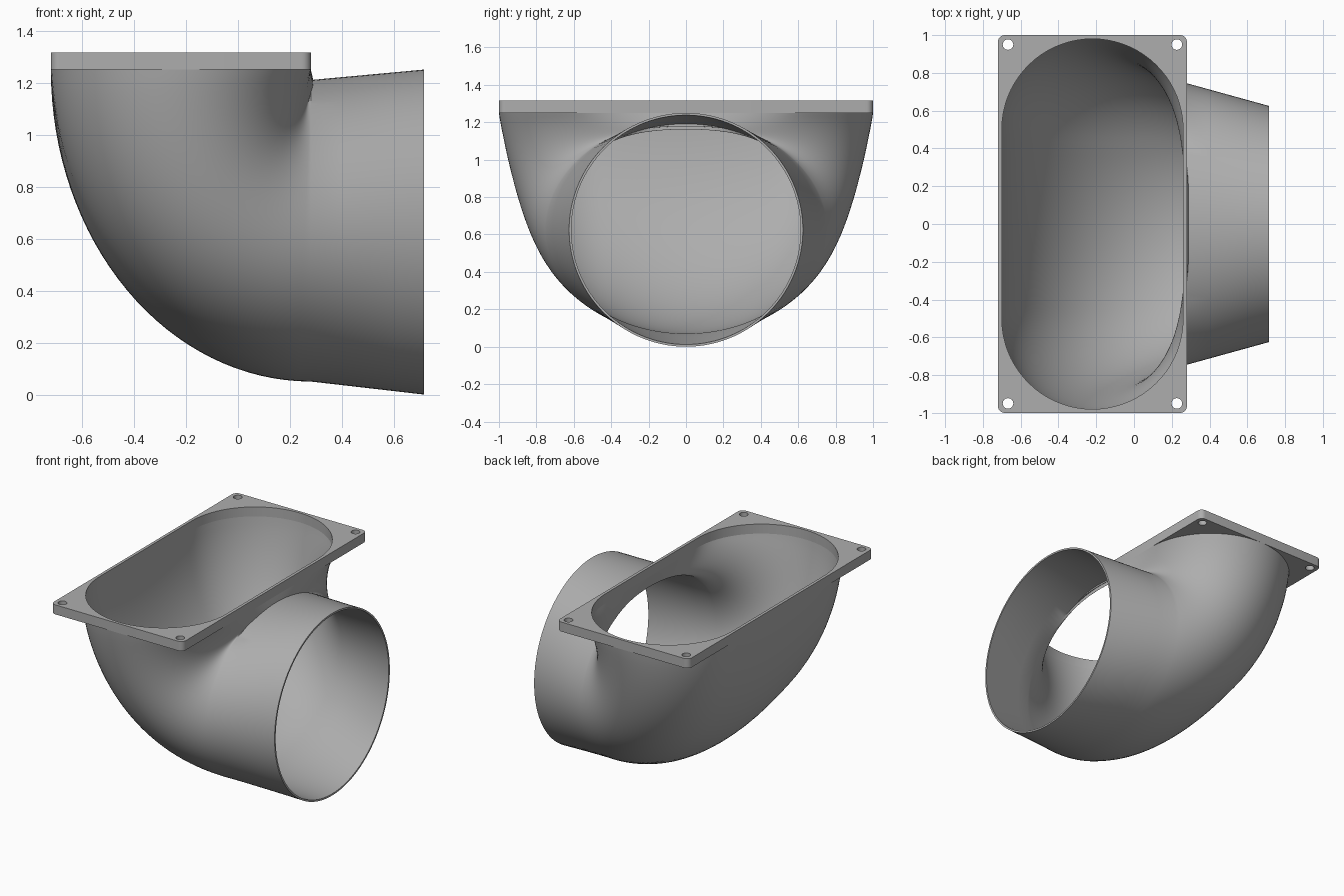
import bpy, bmesh
from math import sin, cos, pi
from mathutils import Vector

if "Cube" in bpy.data.objects:
    bpy.data.objects.remove(bpy.data.objects["Cube"])

grey = bpy.data.materials.new("plain grey")
grey.use_nodes = True
colour = (0.42, 0.42, 0.42, 1)
grey.diffuse_color = colour
grey.node_tree.nodes["Principled BSDF"].inputs["Base Color"].default_value = colour

SEG = 120          # points around the duct
BEND = 32          # sections along the elbow
WALL = 0.02
X0, X1 = -0.72, 0.28
Z0, Z1 = 1.25, 1.315


def stadium(phi, depth, width):
    """Straight sides joined by half circles, phi = 0 in the middle of a side."""
    side = 0.61
    sx = 1 if cos(phi) >= 0 else -1
    sy = 1 if sin(phi) >= 0 else -1
    a = min(phi % pi, pi - phi % pi)
    flat = width - depth
    if a < side:
        return Vector((sx * depth, sy * flat * a / side))
    t = (a - side) / (pi / 2 - side) * pi / 2
    return Vector((sx * depth * cos(t), sy * (flat + depth * sin(t))))


def section(inner, outer, width, blend, wall):
    """Ring between two points in the xz plane, from stadium to ellipse."""
    mid, axis = (inner + outer) / 2, outer - inner
    depth = axis.length / 2 - wall
    axis.normalize()
    ring = []
    for i in range(SEG):
        phi = 2 * pi * i / SEG
        round_pt = Vector((cos(phi) * depth, sin(phi) * (width - wall)))
        p = stadium(phi, depth, width - wall).lerp(round_pt, blend)
        ring.append(mid + axis * p.x + Vector((0, p.y, 0)))
    return ring


def skin(side):
    """All rings of the outer (side 0) or inner (side 1) surface."""
    rings = []
    for k in range(BEND + 1):
        s = k / BEND
        th = s * pi / 2
        inner = Vector((X1 + 0.015 * sin(pi * s), 0, Z0 - 0.04 * s - 0.05 * sin(pi * s)))
        outer = Vector((X1 - cos(th), 0, Z0 - 1.2 * sin(th)))
        rings.append(section(inner, outer, 1 - 0.255 * s ** 1.15, s, WALL * side))
    # tapered round spigot
    for k in range(1, 5):
        f = k / 4
        x = X1 + (0.715 - X1) * f
        rings.append(section(Vector((x, 0, 1.21 + 0.04 * f)), Vector((x, 0, 0.05 - 0.05 * f)),
                             0.745 - 0.12 * f, 1, side * (WALL - 0.008 * f)))
    return rings


def finish(obj):
    obj.data.materials.clear()
    obj.data.materials.append(grey)
    bpy.ops.object.select_all(action='DESELECT')
    obj.select_set(True)
    bpy.context.view_layer.objects.active = obj
    bpy.ops.object.shade_smooth_by_angle(angle=0.6)


# Elbow duct: outer skin out, inner skin back, closed at both rims
bm = bmesh.new()
rings = skin(0) + skin(1)[::-1]
loops = [[bm.verts.new(p) for p in ring] for ring in rings]
for a, b in zip(loops, loops[1:] + loops[:1]):
    for i in range(SEG):
        j = (i + 1) % SEG
        bm.faces.new((a[i], a[j], b[j], b[i]))
bmesh.ops.recalc_face_normals(bm, faces=bm.faces)
mesh = bpy.data.meshes.new("elbow_duct")
bm.to_mesh(mesh)
bm.free()
duct = bpy.data.objects.new("elbow_duct", mesh)
bpy.context.collection.objects.link(duct)
finish(duct)

# Mounting flange: filled outline with the duct opening and four screw holes
outline = bpy.data.curves.new("flange_outline", 'CURVE')
outline.dimensions = '2D'
outline.fill_mode = 'BOTH'
outline.extrude = (Z1 - Z0) / 2


def add_loop(points):
    spline = outline.splines.new('POLY')
    spline.points.add(len(points) - 1)
    for sp, (x, y) in zip(spline.points, points):
        sp.co = (x, y, 0, 1)
    spline.use_cyclic_u = True


def arc(cx, cy, r, start, end, n):
    return [(cx + r * cos(start + (end - start) * i / n),
             cy + r * sin(start + (end - start) * i / n)) for i in range(n + 1)]


CX, R = (X0 + X1) / 2, 0.035
corners = [(1, 1), (-1, 1), (-1, -1), (1, -1)]
border = []
for q, (sx, sy) in enumerate(corners):
    border += arc(CX + sx * (0.5 - R), sy * (1 - R), R, q * pi / 2, (q + 1) * pi / 2, 6)
    add_loop(arc(CX + sx * 0.447, sy * 0.95, 0.028, 0, 2 * pi, 24)[:-1])
add_loop(border)
add_loop([(p.x, p.y) for p in section(Vector((X1, 0, Z0)), Vector((X0, 0, Z0)), 1, 0, WALL)])

helper = bpy.data.objects.new("flange_outline", outline)
bpy.context.collection.objects.link(helper)
bpy.context.view_layer.update()
flat = helper.evaluated_get(bpy.context.evaluated_depsgraph_get())
flange = bpy.data.objects.new("mounting_flange", bpy.data.meshes.new_from_object(flat))
bpy.data.objects.remove(helper)
flange.location.z = (Z0 + Z1) / 2
bpy.context.collection.objects.link(flange)
bm = bmesh.new()
bm.from_mesh(flange.data)
bmesh.ops.remove_doubles(bm, verts=bm.verts, dist=0.0001)
bmesh.ops.recalc_face_normals(bm, faces=bm.faces)
bm.to_mesh(flange.data)
bm.free()
finish(flange)
